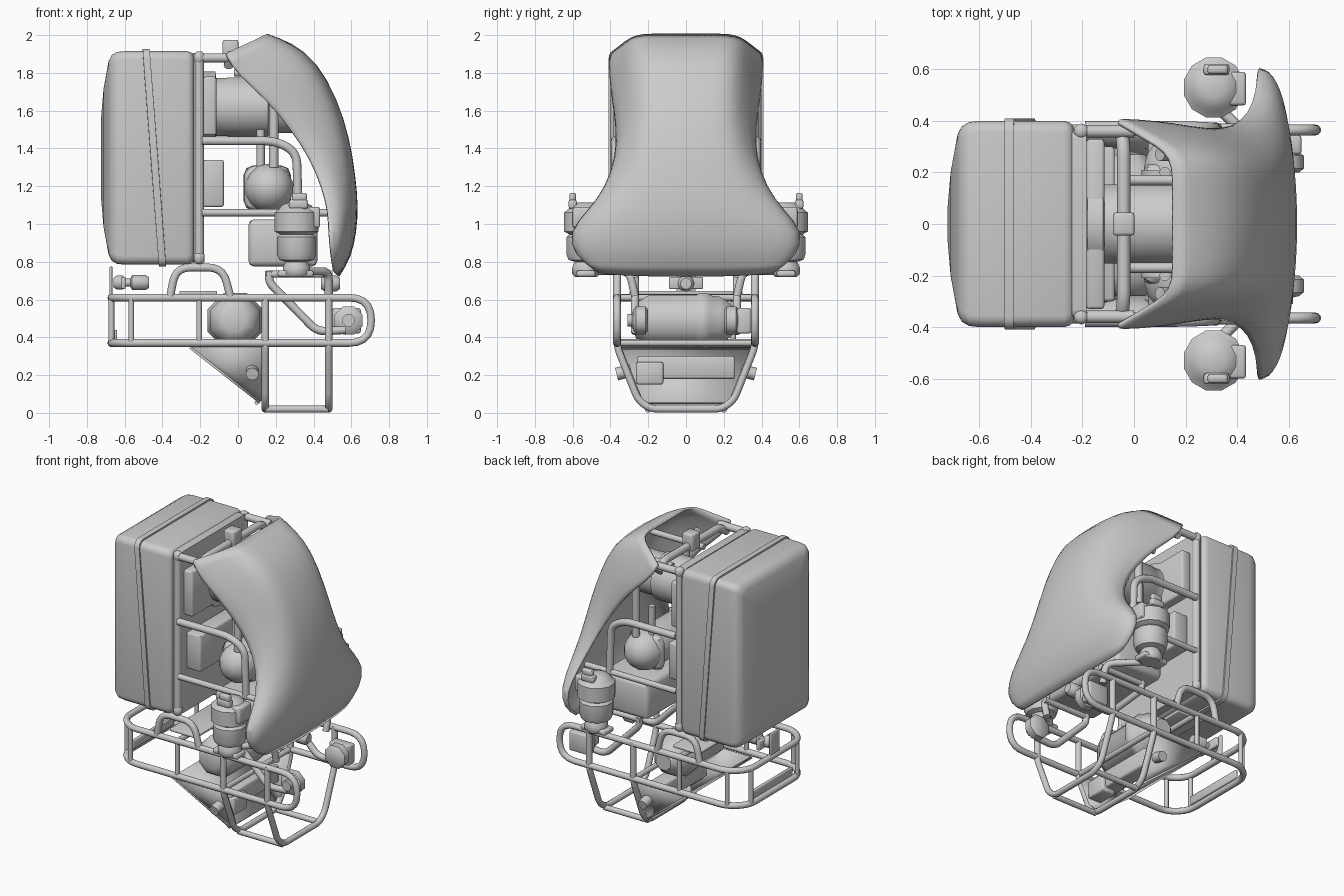
import bpy, bmesh
from math import sin, cos, pi, copysign
from mathutils import Vector, Matrix

if "Cube" in bpy.data.objects:
    bpy.data.objects.remove(bpy.data.objects["Cube"])


def mesh(name, verts, faces):
    me = bpy.data.meshes.new(name)
    me.from_pydata([tuple(v) for v in verts], [], faces)
    bm = bmesh.new()
    bm.from_mesh(me)
    bmesh.ops.recalc_face_normals(bm, faces=bm.faces)
    bm.to_mesh(me)
    bm.free()
    ob = bpy.data.objects.new(name, me)
    bpy.context.collection.objects.link(ob)
    return ob


def loft(name, rings, caps=True):
    n = len(rings[0])
    f = [(i*n+j, i*n+(j+1) % n, (i+1)*n+(j+1) % n, (i+1)*n+j)
         for i in range(len(rings)-1) for j in range(n)]
    if caps:
        f += [tuple(range(n)), tuple(range((len(rings)-1)*n, len(rings)*n))]
    return mesh(name, [v for r in rings for v in r], f)


def lathe(name, origin, axis, prof, sides=12):
    """Revolve (distance, radius) pairs round an axis."""
    q = Vector((0, 0, 1)).rotation_difference(Vector(axis))
    return loft(name, [[Vector(origin) + q @ Vector((r*cos(2*pi*(k+.5)/sides), r*sin(2*pi*(k+.5)/sides), d))
                        for k in range(sides)] for d, r in prof])


def box(name, lo, hi, bevel=.012):
    bm = bmesh.new()
    lo, hi = Vector(lo), Vector(hi)
    bmesh.ops.create_cube(bm, size=1, matrix=Matrix.Translation((lo+hi)/2) @ Matrix.Diagonal((*(hi-lo), 1)))
    bmesh.ops.bevel(bm, geom=bm.edges[:], offset=bevel, segments=2, profile=.5, affect='EDGES')
    me = bpy.data.meshes.new(name)
    bm.to_mesh(me)
    bm.free()
    ob = bpy.data.objects.new(name, me)
    bpy.context.collection.objects.link(ob)
    return ob


def tube(name, pts, r=.02, fillet=.05):
    """Round tube along a path with filleted corners."""
    pts = [Vector(p) for p in pts]
    out = [pts[0]]
    for prev, p, nxt in zip(pts, pts[1:], pts[2:]):
        a, b = prev-p, nxt-p
        f = min(fillet, a.length*.49, b.length*.49)
        a, b = p+a.normalized()*f, p+b.normalized()*f
        out += [a*(1-t)**2 + p*2*t*(1-t) + b*t*t for t in (0, .2, .4, .6, .8, 1)]
    out.append(pts[-1])
    cu = bpy.data.curves.new(name, 'CURVE')
    cu.dimensions, cu.bevel_depth, cu.bevel_resolution, cu.use_fill_caps = '3D', r, 3, True
    sp = cu.splines.new('POLY')
    sp.points.add(len(out)-1)
    for q, p in zip(sp.points, out):
        q.co = (*p, 1)
    ob = bpy.data.objects.new(name, cu)
    bpy.context.collection.objects.link(ob)
    return ob


def round_rect(hy, hz, r, zc=1.35):
    """Rounded rectangle in the y-z plane."""
    c = [(1, 1, 0), (-1, 1, 1), (-1, -1, 2), (1, -1, 3)]
    return [(sy*(hy-r)+r*cos((q+k/4)*pi/2), zc+sz*(hz-r)+r*sin((q+k/4)*pi/2)) for sy, sz, q in c for k in range(5)]


# Rear case with bulging outer face, backing slab and slanted strap
loft("rear_case", [[(x, y, z) for y, z in round_rect(.4*s, .565+.4*(s-1), .045*s)] for x, s in
     [(-.724, .15), (-.712, .5), (-.685, .87), (-.668, .95), (-.64, .99), (-.6, 1), (-.27, 1), (-.25, .985), (-.235, .95)]])
loft("case_backing", [[(x, y, z) for y, z in round_rect(.37, .555, .04)] for x in (-.24, -.185)])
loft("case_strap", [[(x+(1.93-z)*.075, y*m, 1.35+(z-1.35)*m) for y, z in round_rect(.41, .576, .05)]
     for x, m in [(-.505, .95), (-.505, 1), (-.468, 1), (-.468, .95)]], caps=False)

# Curved shield: centre x, z, edge x, z, half width and flatness per row
rows = [(.15, 2, -.07, 1.9, .40, 1), (.28, 1.955, 0, 1.79, .40, .8), (.41, 1.86, .15, 1.66, .385, .6),
        (.52, 1.66, .28, 1.5, .36, .4), (.585, 1.45, .38, 1.35, .365, .3), (.615, 1.25, .445, 1.19, .42, .2),
        (.63, 1.09, .475, 1.07, .51, 0), (.62, .96, .48, .96, .615, 0), (.595, .83, .49, .84, .59, 0),
        (.53, .725, .5, .755, .47, 0)]
N = 16
sv = []
for xc, zc, xe, ze, w, flat in rows:
    for j in range(N+1):
        a = (j/N-.5)*pi
        t = max(0, cos(a))**.75
        t += flat*(min(1, (1-abs(sin(a)))/.33)-t)
        sv.append((xe+(xc-xe)*t, w*copysign(abs(sin(a)), a), ze+(zc-ze)*t))
sh = mesh("shield", sv, [(i*(N+1)+j, i*(N+1)+j+1, (i+1)*(N+1)+j+1, (i+1)*(N+1)+j)
                         for i in range(len(rows)-1) for j in range(N)])
m = sh.modifiers.new("smooth", 'SUBSURF')
m.levels = m.render_levels = 1
m = sh.modifiers.new("thick", 'SOLIDIFY')
m.thickness, m.offset = .016, 0

for s, side in ((-1, "front"), (1, "back")):
    # Upper frame
    tube(side+"_case_post", [(-.205, .36*s, .8), (-.205, .36*s, 1.88)], .025)
    for z in (.82, 1.88):
        lathe(side+"_post_joint", (-.205, .36*s, z), (0, 0, 1), [(-.032, .015), (-.018, .03), (.018, .03), (.032, .015)], 10)
    tube(side+"_top_rail", [(-.2, .36*s, 1.88), (0, .36*s, 1.88)], .025)
    tube(side+"_middle_rail", [(-.19, .375*s, 1.44), (.2, .375*s, 1.44), (.31, .37*s, 1.38), (.32, .37*s, 1.06)], .024, .09)
    tube(side+"_waist_rail", [(-.19, .37*s, 1.06), (.5, .37*s, 1.06)], .02)
    tube(side+"_high_rail", [(-.02, .17*s, 1.8), (.38, .17*s, 1.8)], .02)
    tube(side+"_drop_pipe", [(.1, .27*s, 1.84), (.19, .27*s, 1.74), (.19, .27*s, 1.3)], .026)

    # Side thruster canister with cap, collar and bracket
    y = .53*s
    lathe(side+"_canister", (.31, y, 0), (0, 0, 1), [(.72, .06), (.735, .075), (.77, .075), (.8, .06), (.81, .095), (.84, .107),
          (.93, .107), (.945, .09), (.96, .12), (1.06, .12), (1.075, .1), (1.1, .08), (1.115, .04)], 12)
    box(side+"_canister_cap", (.27, y+.07*s-.022, 1.08), (.37, y+.07*s+.022, 1.13))
    box(side+"_canister_knob", (.285, y+.07*s-.018, 1.12), (.365, y+.07*s+.018, 1.165))
    box(side+"_canister_clamp", (.36, y-.07, .98), (.435, y+.06, 1.09))
    tube(side+"_canister_arm", [(.3, .48*s, .75), (.48, .3*s, .75), (.48, .27*s, .62)], .022)
    box(side+"_canister_foot", (.21, y-.05, .72), (.4, y+.05, .755))

    # Lower basket rails and uprights
    y = .365*s
    tube(side+"_basket_rail", [(-.67, 0, .61), (-.67, .27*s, .61), (-.57, y, .61), (.705, y, .61), (.705, y, .37),
                               (-.57, y, .37), (-.67, .27*s, .37), (-.67, 0, .37)], .021, .12)
    for x, yy in ((-.67, .25), (-.565, .36), (-.205, .365), (.14, .365)):
        tube(side+"_basket_upright", [(x, yy*s, .37), (x, yy*s, .61)], .015)
    tube(side+"_basket_arch", [(-.36, y, .61), (-.33, y, .77), (-.08, y, .77), (-.04, y, .61)], .022, .12)
    tube(side+"_diagonal_strut", [(.165, .27*s, .75), (.165, .27*s, .69), (.42, .27*s, .43), (.57, .27*s, .44)], .022)
    tube(side+"_strut_top", [(.15, .27*s, .735), (.5, .27*s, .735)], .02)

    # Lower lamp drum
    lathe(side+"_lamp", (.585, .2*s, .49), (0, s, 0), [(0, .06), (.015, .08), (.065, .08), (.08, .06), (.085, .035), (.11, .035)], 8)

    # Tapered side plates of the under hopper, with pivots
    pv = [(-.25, .355*s, .35), (.155, .355*s, .35), (.155, .25*s, .09), (.115, .25*s, .06)]
    pl = mesh(side+"_hopper_plate", pv, [(0, 1, 2, 3)])
    pl.modifiers.new("thick", 'SOLIDIFY').thickness = .012
    lathe(side+"_hopper_pivot", (.075, .29*s, .225), (0, s, -.25), [(0, .034), (.08, .034)], 10)
    tube(side+"_skid_runner", [(.145, .2*s, .02), (.48, .2*s, .02)], .019)

# Square lamp housing and small bracket on the nose
box("lamp_housing", (.5, .27, .42), (.65, .345, .555))
box("lamp_bracket", (.61, -.27, .44), (.635, -.21, .55))

# Skid hoops across the machine
for x in (.145, .48):
    tube("skid_hoop", [(x, -.365, .62), (x, -.365, .35), (x, -.255, .07), (x, -.19, .021), (x, .19, .021),
                       (x, .255, .07), (x, .365, .35), (x, .365, .62)], .02, .04)
for x, z in ((-.205, .61), (.14, .37)):
    tube("cross_tube", [(x, -.36, z), (x, .36, z)], .018)

# Hopper floor and cross bars
hf = mesh("hopper_floor", [(-.25, -.355, .35), (-.25, .355, .35), (.12, .25, .06), (.12, -.25, .06)], [(0, 1, 2, 3)])
hf.modifiers.new("thick", 'SOLIDIFY').thickness = .012
tube("hopper_lip", [(.1, -.24, .055), (.1, .24, .055)], .012)
box("hopper_bar", (.02, -.26, .18), (.13, .26, .3))
box("hopper_gearbox", (.05, -.265, .15), (.155, -.12, .27))

# Lower transverse tank
lathe("lower_tank", (-.015, 0, .49), (0, 1, 0), [(-.28, .06), (-.265, .1), (-.2, .142), (.05, .142), (.075, .158), (.11, .158),
      (.13, .142), (.18, .135), (.23, .1), (.27, .06)], 8)
box("tank_tray", (-.31, -.3, .625), (-.11, .3, .645), .006)

# Core machinery between case and shield
lathe("engine_drum", (0, 0, 1.62), (1, 0, 0), [(-.18, .19), (-.12, .19), (-.115, .155), (-.06, .155), (-.055, .158), (.16, .158),
      (.17, .14), (.32, .14)], 20)
box("upper_radiator", (-.185, -.33, 1.47), (-.115, .33, 1.78))
box("lower_radiator", (-.185, -.3, 1.09), (-.075, .3, 1.34))
lathe("round_tank", (.165, 0, 1.19), (0, 1, 0), [(d*t, r) for d, ts in ((-1, (0, 1, 2, 3)), (1, (3, 2, 1, 0)))
      for t, r in [((.345, .03), (.32, .08), (.275, .115), (.22, .13))[k] for k in ts]], 14)
for y in (-.2, .2):
    box("tank_collar", (.03, y-.04, 1.07), (.28, y+.04, 1.31), .05)
    tube("tank_stem", [(.12, y, 1.25), (.12, y, 1.5)], .022)
box("fuel_box", (.055, -.34, .775), (.42, .34, 1.025), .03)

# Top crossbar and latch
tube("top_crossbar", [(-.05, -.37, 1.84), (-.04, -.3, 1.89), (-.04, .3, 1.89), (-.05, .37, 1.84)], .026)
box("top_latch", (-.082, -.045, 1.86), (.002, .045, 1.975))

# Tail lamp on the basket end and under-shield lamp
lathe("tail_lamp", (-.66, 0, .69), (1, 0, 0), [(0, .025), (.02, .04), (.05, .04), (.06, .022), (.09, .022), (.1, .042),
      (.17, .042), (.19, .03)], 10)
box("tail_plate", (-.68, -.05, .61), (-.665, .05, .775), .005)
box("tail_mount", (-.62, -.09, .655), (-.595, .09, .72), .008)
box("tail_step", (-.66, -.22, .38), (-.64, .22, .44), .006)
lathe("chin_lamp", (.44, 0, .685), (1, 0, 0), [(0, .03), (.02, .045), (.08, .045), (.1, .03)], 10)

# Convert tubes to meshes and smooth everything by angle
for o in bpy.data.objects:
    o.select_set(o.type == 'CURVE')
    if o.type == 'CURVE':
        bpy.context.view_layer.objects.active = o
bpy.ops.object.convert(target='MESH')
bpy.ops.object.select_all(action='SELECT')
bpy.context.view_layer.objects.active = sh
bpy.ops.object.shade_smooth_by_angle(angle=.8)
